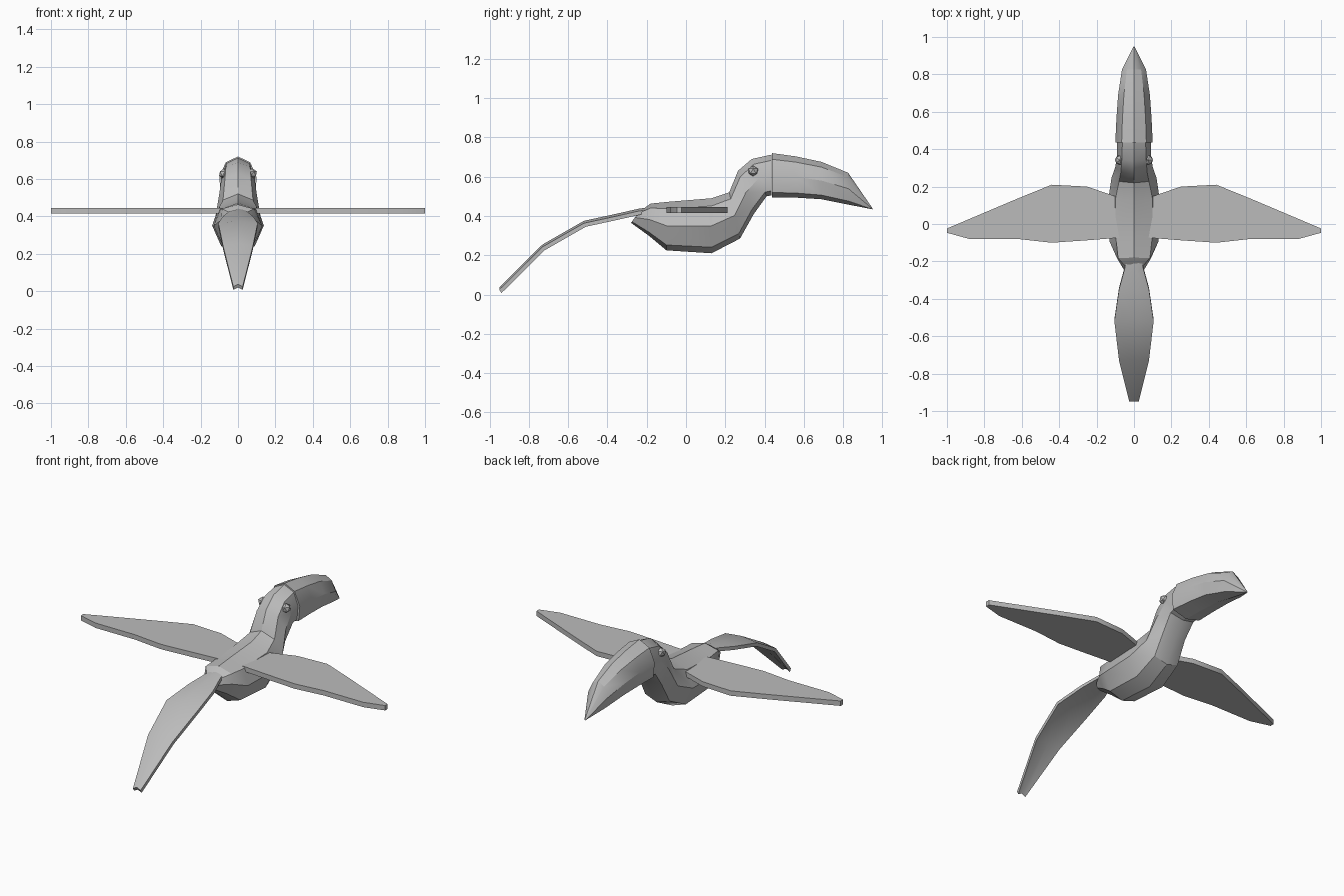
import bpy, bmesh, math
from mathutils import Vector

cube = bpy.data.objects.get("Cube")
if cube:
    bpy.data.objects.remove(cube, do_unlink=True)

grey = bpy.data.materials.new("plain grey")
grey.use_nodes = True
colour = (0.5, 0.5, 0.5, 1.0)
grey.diffuse_color = colour
grey.node_tree.nodes["Principled BSDF"].inputs["Base Color"].default_value = colour


def finish(name, bm, angle=30):
    bmesh.ops.remove_doubles(bm, verts=bm.verts, dist=0.0005)
    bmesh.ops.recalc_face_normals(bm, faces=bm.faces)
    mesh = bpy.data.meshes.new(name)
    bm.to_mesh(mesh)
    bm.free()
    mesh.materials.append(grey)
    obj = bpy.data.objects.new(name, mesh)
    bpy.context.collection.objects.link(obj)
    bpy.ops.object.select_all(action='DESELECT')
    obj.select_set(True)
    bpy.context.view_layer.objects.active = obj
    bpy.ops.object.shade_smooth_by_angle(angle=math.radians(angle))
    return obj


def loft(name, rings, angle=30):
    """Skin a row of closed rings and cap both ends."""
    bm = bmesh.new()
    loops = [[bm.verts.new(p) for p in ring] for ring in rings]
    n = len(loops[0])
    for a, b in zip(loops, loops[1:]):
        for i in range(n):
            j = (i + 1) % n
            bm.faces.new((a[i], a[j], b[j], b[i]))
    bm.faces.new(loops[0])
    bm.faces.new(loops[-1])
    return finish(name, bm, angle)


def octagon(top, bottom, upper, middle, lower):
    """Eight-sided section between a top and bottom (y, z) point, given half widths."""
    t, b = Vector((0, *top)), Vector((0, *bottom))
    side = [(upper, 0.14), (middle, 0.5), (lower, 0.89)]
    right = [t.lerp(b, f) + Vector((w, 0, 0)) for w, f in side]
    left = [Vector((-p.x, p.y, p.z)) for p in reversed(right)]
    return [t, *right, b, *left]


# Body, neck and head in one skin: top, bottom, half widths
body = [
    ((-0.24, 0.42), (-0.28, 0.365), 0.03, 0.045, 0.03),
    ((-0.18, 0.463), (-0.19, 0.30), 0.085, 0.09, 0.06),
    ((-0.09, 0.472), (-0.10, 0.225), 0.095, 0.13, 0.085),
    ((0.13, 0.49), (0.13, 0.21), 0.10, 0.138, 0.09),
    ((0.22, 0.52), (0.275, 0.285), 0.08, 0.12, 0.08),
    ((0.265, 0.63), (0.345, 0.41), 0.07, 0.10, 0.075),
    ((0.335, 0.69), (0.41, 0.50), 0.065, 0.09, 0.08),
    ((0.435, 0.712), (0.435, 0.505), 0.062, 0.09, 0.083),
]
loft("body", [octagon(*s) for s in body])

# Long curved beak
beak = [
    ((0.437, 0.72), (0.437, 0.495), 0.066, 0.10, 0.092),
    ((0.56, 0.703), (0.565, 0.493), 0.062, 0.094, 0.085),
    ((0.69, 0.675), (0.69, 0.485), 0.054, 0.085, 0.075),
    ((0.825, 0.62), (0.83, 0.457), 0.038, 0.064, 0.05),
    ((0.95, 0.438), (0.948, 0.434), 0.002, 0.003, 0.002),
]
loft("beak", [octagon(*s) for s in beak])

# Tail feather with a shallow ridge: y, ridge height, half width
tail = [(-0.17, 0.447, 0.035), (-0.24, 0.437, 0.05), (-0.35, 0.412, 0.08),
        (-0.52, 0.375, 0.105), (-0.73, 0.255, 0.08), (-0.95, 0.037, 0.025)]
rings = []
for y, z, w in tail:
    upper = [Vector((-w, y, z - 0.012)), Vector((0, y, z)), Vector((w, y, z - 0.012))]
    rings.append(upper + [p + Vector((0, 0.01, -0.018)) for p in reversed(upper)])
loft("tail", rings, 35)

# Flat wings: distance out, leading edge, trailing edge
wing = [(0.05, 0.13, -0.07), (0.10, 0.148, -0.075), (0.25, 0.20, -0.087),
        (0.44, 0.21, -0.10), (0.62, 0.137, -0.08), (0.88, 0.027, -0.08),
        (1.0, -0.024, -0.047)]
for side, sign in (("left", 1), ("right", -1)):
    loft(side + "_wing", [[(sign * x, a, 0.445), (sign * x, b, 0.445),
                           (sign * x, b, 0.416), (sign * x, a, 0.416)] for x, a, b in wing])
    # Small faceted eye
    bm = bmesh.new()
    bmesh.ops.create_icosphere(bm, subdivisions=1, radius=0.028)
    bmesh.ops.translate(bm, verts=bm.verts, vec=(sign * 0.076, 0.342, 0.628))
    finish(side + "_eye", bm)
